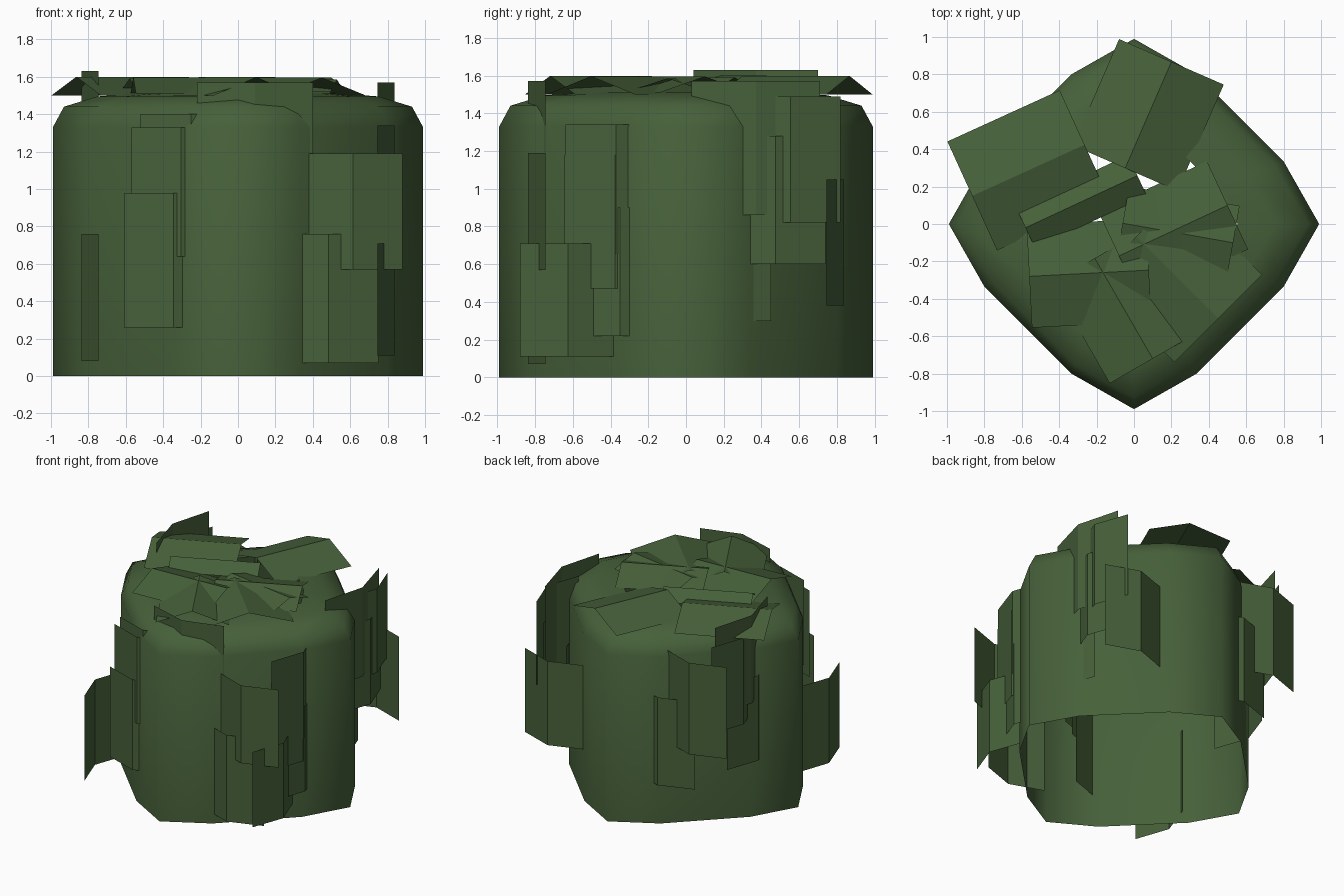
import bpy, math

if "Cube" in bpy.data.objects:
    bpy.data.objects.remove(bpy.data.objects["Cube"])

green = bpy.data.materials.new("leaf green")
green.diffuse_color = (0.062, 0.118, 0.042, 1)
green.use_nodes = True
green.node_tree.nodes["Principled BSDF"].inputs["Base Color"].default_value = green.diffuse_color


def make(name, verts, faces, smooth=False):
    me = bpy.data.meshes.new(name)
    me.from_pydata(verts, [], faces)
    me.materials.append(green)
    me.polygons.foreach_set("use_smooth", [smooth] * len(me.polygons))
    me.update()
    ob = bpy.data.objects.new(name, me)
    bpy.context.collection.objects.link(ob)
    return ob


# Bush body: twelve-sided shell, open below, rounded shoulder, open hole on top
quarter = [(0.99, 0), (0.80, 0.335), (0.335, 0.80)]
outline = []
for q in range(4):
    c, s = round(math.cos(q * math.pi / 2)), round(math.sin(q * math.pi / 2))
    outline += [(x * c - y * s, x * s + y * c) for x, y in quarter]
rings = [(1, 0), (1, 1.33), (0.94, 1.44), (0.76, 1.495), (0.56, 1.51)]
n = len(outline)
verts = [(x * k, y * k, z) for k, z in rings for x, y in outline]
faces = [(r * n + i, r * n + (i + 1) % n, (r + 1) * n + (i + 1) % n, (r + 1) * n + i)
         for r in range(len(rings) - 1) for i in range(n)]
make("bush_body", verts, faces, True)

INNER, OUTER = 0.745, 0.838


def side_card(name, side, a, b, z0, z1):
    """Upright leaf card folded down its middle; a..b runs along the side."""
    pts = [(a, INNER), ((a + b) / 2, OUTER), (b, INNER)]
    place = {"front": lambda t, d: (t, -d), "back": lambda t, d: (t, d),
             "right": lambda t, d: (d, t), "left": lambda t, d: (-d, t)}[side]
    v = [(*place(t, d), z) for z in (z0, z1) for t, d in pts]
    f = [(0, 1, 4, 3), (1, 2, 5, 4)]
    if side in ("back", "left"):
        f = [q[::-1] for q in f]
    make(name, v, f)


side_cards = {
    "front": [(0.35, 0.88, 0.57, 1.19), (0.22, 0.75, 0.07, 0.76),
              (-0.57, -0.04, 0.64, 1.33), (-0.61, -0.08, 0.26, 0.98),
              (-0.52, 0.02, 0.72, 1.40), (-0.22, 0.40, 0.90, 1.57)],
    "right": [(-0.88, -0.37, 0.11, 0.71), (-0.64, -0.10, 0.65, 1.34),
              (-0.645, -0.11, 0.47, 1.18), (-0.62, -0.08, 0.22, 0.90),
              (0.03, 0.71, 0.86, 1.57), (0.21, 0.74, 0.60, 1.28),
              (0.29, 0.82, 0.82, 1.49), (-0.08, 0.45, 0.30, 0.98)],
    "back": [(0.37, 0.90, 0.38, 1.05), (-0.60, -0.07, 0.32, 1.02),
             (-0.88, -0.35, 0.64, 1.37)],
    "left": [(-0.87, -0.34, 0.08, 0.76), (0.04, 0.70, 0.93, 1.63),
             (0.02, 0.55, 0.44, 1.12), (0.20, 0.74, 0.80, 1.49)],
}
for side, cards in side_cards.items():
    for i, card in enumerate(cards):
        side_card(f"{side}_leaf_card_{i + 1}", side, *card)


def top_card(name, x, y, angle, length, width, zmid, zend):
    """Lying leaf card; ridge starts at x, y and runs along the angle."""
    a = math.radians(angle)
    u, w = (math.cos(a), math.sin(a)), (-math.sin(a), math.cos(a))
    v = [(x + u[0] * l + w[0] * t, y + u[1] * l + w[1] * t, z)
         for l in (0, length)
         for t, z in ((-width / 2, zend), (0, zmid), (width / 2, zend))]
    make(name, v, [(0, 3, 4, 1), (1, 4, 5, 2)])


top_cards = [
    (-0.865, 0.15, 24.5, 0.66, 0.64, 1.600, 1.50),
    (0.20, 0.867, -113.5, 0.62, 0.61, 1.598, 1.50),
    (0.10, -0.72, 120, 0.62, 0.53, 1.598, 1.50),
    (0.45, -0.505, 135, 0.62, 0.66, 1.596, 1.50),
    (-0.56, -0.28, 3, 0.64, 0.55, 1.597, 1.51),
    (0.50, 0.10, 205, 0.64, 0.52, 1.595, 1.51),
    (-0.58, -0.02, 25, 0.66, 0.24, 1.590, 1.52),
    (0.53, -0.10, 170, 0.60, 0.40, 1.585, 1.52),
]
for i, card in enumerate(top_cards):
    top_card(f"top_leaf_card_{i + 1}", *card)
